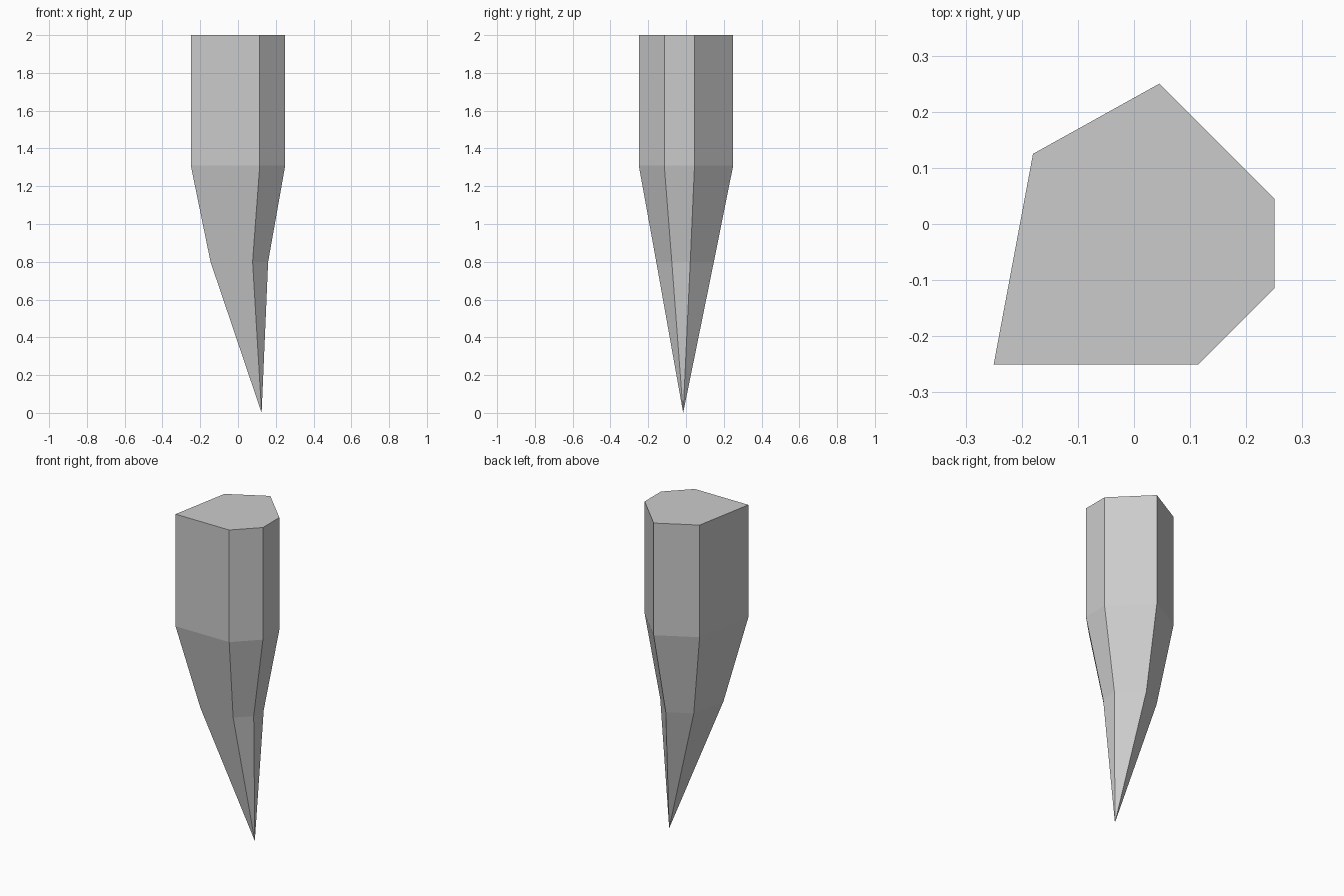
import bpy
import bmesh

if "Cube" in bpy.data.objects:
    bpy.data.objects.remove(bpy.data.objects["Cube"], do_unlink=True)

# Stone grey material
stone = bpy.data.materials.new("stone_grey")
stone.use_nodes = True
grey = (0.6, 0.6, 0.6, 1.0)
stone.diffuse_color = grey
stone.node_tree.nodes["Principled BSDF"].inputs["Base Color"].default_value = grey

# Irregular six-sided cross-section, counter-clockwise from above
outline = [(-0.25, -0.25), (0.115, -0.25), (0.25, -0.115),
           (0.25, 0.045), (0.045, 0.25), (-0.18, 0.125)]

# Each level: height, scale, shift in x, shift in y
levels = [(2.0, 1.0, 0.0, 0.0), (1.31, 1.0, 0.0, 0.0), (0.8, 0.61, 0.007, -0.005)]

bm = bmesh.new()
rings = [[bm.verts.new((x * s + dx, y * s + dy, z)) for x, y in outline]
         for z, s, dx, dy in levels]
tip = bm.verts.new((0.125, -0.015, 0.0))

# Flat top, side walls and pointed lower end
bm.faces.new(rings[0])
count = len(outline)
for i in range(count):
    j = (i + 1) % count
    for upper, lower in zip(rings, rings[1:]):
        bm.faces.new((upper[i], lower[i], lower[j], upper[j]))
    bm.faces.new((rings[-1][i], tip, rings[-1][j]))
bmesh.ops.recalc_face_normals(bm, faces=bm.faces)

mesh = bpy.data.meshes.new("pointed_rock_spike")
bm.to_mesh(mesh)
bm.free()
mesh.materials.append(stone)
spike = bpy.data.objects.new("pointed_rock_spike", mesh)
bpy.context.collection.objects.link(spike)
